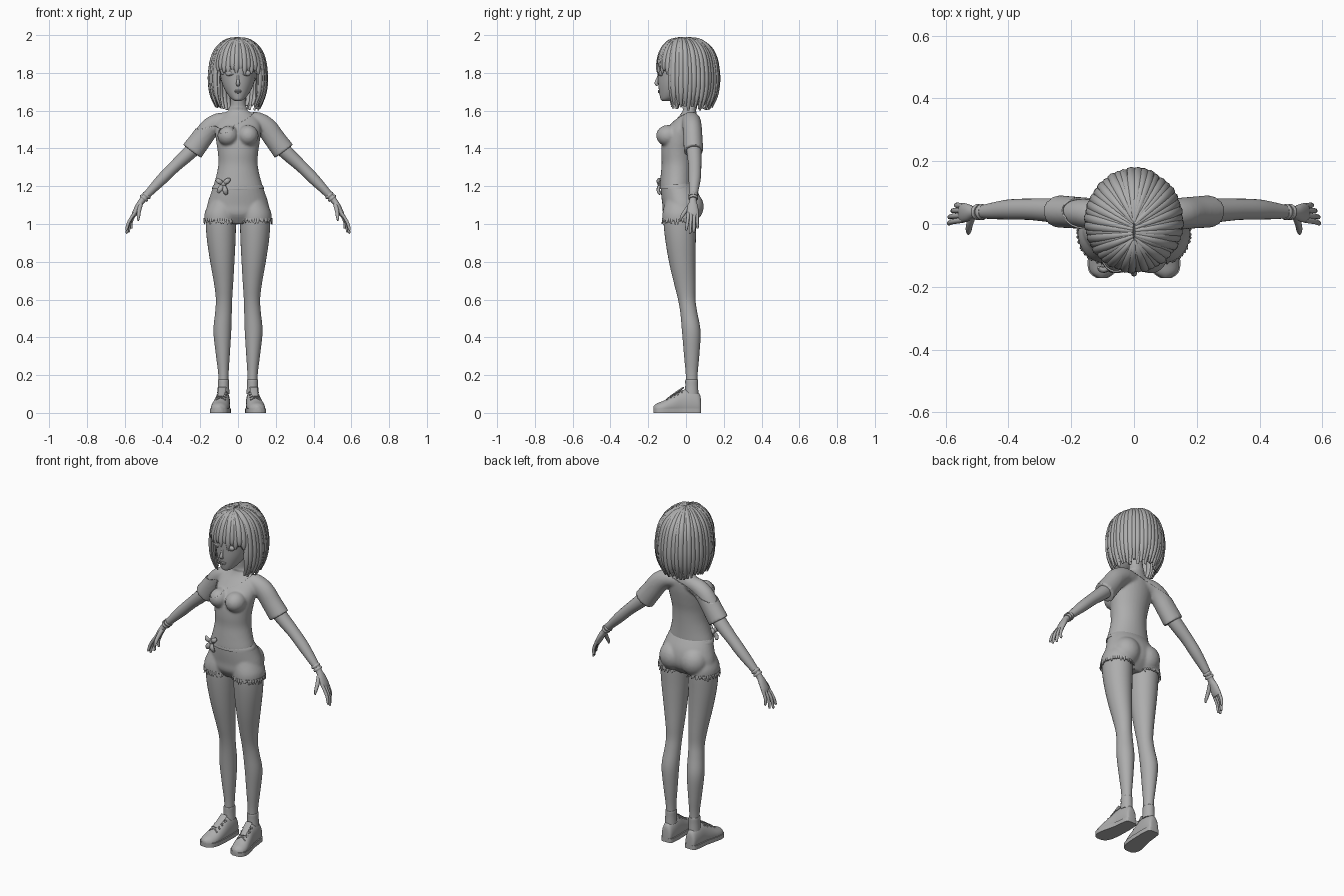
import bpy, bmesh, math, random
from mathutils import Vector, Matrix

random.seed(4)
X, Y, Z = Vector((1, 0, 0)), Vector((0, 1, 0)), Vector((0, 0, 1))
if "Cube" in bpy.data.objects:
    bpy.data.objects.remove(bpy.data.objects["Cube"])

GREY = (0.42, 0.42, 0.42, 1)
mat = bpy.data.materials.new("plain grey")
mat.use_nodes = True
mat.diffuse_color = GREY
shader = mat.node_tree.nodes["Principled BSDF"]
shader.inputs["Base Color"].default_value = GREY
shader.inputs["Roughness"].default_value = 0.7


def spline(rows, k=4):
    """Catmull-Rom interpolation of rows of numbers."""
    out, last = [], len(rows) - 1
    for i in range(last):
        a, b, c, d = (rows[min(max(j, 0), last)] for j in (i - 1, i, i + 1, i + 2))
        for s in range(k):
            t = s / k
            out.append(tuple(q + t / 2 * (r - p + t * (2*p - 5*q + 4*r - w + t * (3*(q - r) + w - p)))
                             for p, q, r, w in zip(a, b, c, d)))
    return out + [tuple(rows[-1])]


def tube(bm, rows, side=Y, n=20, axis=None, k=4):
    """Elliptic sweep through rows of (x, y, z, radius along side, other radius)."""
    rows = spline(rows, k)
    pts = [Vector(r[:3]) for r in rows]
    rings = []
    for i, r in enumerate(rows):
        t = axis or (pts[min(i + 1, len(pts) - 1)] - pts[max(i - 1, 0)]).normalized()
        u = (side - t * side.dot(t)).normalized()
        v = t.cross(u)
        ring = []
        for j in range(n):
            a = 2 * math.pi * j / n
            ring.append(bm.verts.new(pts[i] + u * (r[3] * math.cos(a)) + v * (r[4] * math.sin(a))))
        rings.append(ring)
    for p, q in zip(rings, rings[1:]):
        for j in range(n):
            bm.faces.new((p[j], p[(j + 1) % n], q[(j + 1) % n], q[j]))
    bm.faces.new(rings[0][::-1])
    bm.faces.new(rings[-1])


def stack(bm, rows, n=32):
    """Horizontal sections given as (z, x, y, width radius, depth radius)."""
    tube(bm, [(x, y, z, rx, ry) for z, x, y, rx, ry in rows], X, n, Z)


def ball(bm, loc, rad):
    bmesh.ops.create_uvsphere(bm, u_segments=24, v_segments=14, radius=1,
                              matrix=Matrix.Translation(loc) @ Matrix.Diagonal((*rad, 1)))


def finish(name, bm, voxel=0, angle=60):
    bmesh.ops.recalc_face_normals(bm, faces=bm.faces)
    me = bpy.data.meshes.new(name)
    bm.to_mesh(me)
    bm.free()
    ob = bpy.data.objects.new(name, me)
    bpy.context.collection.objects.link(ob)
    if voxel:  # melt overlapping volumes into one skin
        m = ob.modifiers.new("melt", "REMESH")
        m.mode, m.voxel_size = "VOXEL", voxel
        m = ob.modifiers.new("relax", "SMOOTH")
        m.factor, m.iterations = 0.5, 5
        bpy.context.view_layer.update()
        dg = bpy.context.evaluated_depsgraph_get()
        baked = bpy.data.meshes.new_from_object(ob.evaluated_get(dg))
        ob.modifiers.clear()
        ob.data = baked
    ob.data.materials.clear()
    ob.data.materials.append(mat)
    ob.data.shade_smooth()
    ob.data.set_sharp_from_angle(angle=math.radians(angle))
    return ob


# Torso volume: trunk, bust, shoulders and sleeves
bm = bmesh.new()
stack(bm, [(1.17, 0, -.05, .13, .088), (1.2, 0, -.05, .13, .089), (1.26, 0, -.048, .114, .086),
           (1.32, 0, -.045, .104, .084), (1.38, 0, -.044, .107, .087), (1.44, 0, -.036, .116, .09),
           (1.5, 0, -.02, .122, .084), (1.55, 0, .002, .112, .064), (1.585, 0, .014, .078, .046),
           (1.615, 0, .02, .047, .039), (1.65, 0, .016, .04, .037), (1.72, 0, .008, .039, .037)])
for s in (1, -1):
    ball(bm, (s * .053, -.096, 1.468), (.056, .062, .056))
    tube(bm, [(s * .04, .022, 1.55, .045, .045), (s * .1, .028, 1.543, .05, .05),
              (s * .15, .033, 1.51, .051, .056), (s * .195, .037, 1.45, .051, .057),
              (s * .243, .04, 1.385, .052, .06)], Y)
shirt = finish("shirt", bm, .007)

# Skin under the shirt: the same volume drawn inwards
skin = shirt.copy()
skin.data = shirt.data.copy()
skin.name = "neck_and_shoulders"
bpy.context.collection.objects.link(skin)
for v, nrm in [(v, v.normal.copy()) for v in skin.data.vertices]:
    if v.co.z < 1.61:
        v.co -= nrm * .005

# Shirt openings: slanted off-shoulder neckline and straight hem
bm = bmesh.new()
bm.from_mesh(shirt.data)
for co, no in (((.1, .02, 1.6), (-.29, -.4, 1)), ((.1, .02, 1.6), (-.29, .3, 1)), ((0, 0, 1.197), (.02, 0, -1))):
    bmesh.ops.bisect_plane(bm, geom=bm.verts[:] + bm.edges[:] + bm.faces[:],
                           plane_co=co, plane_no=no, clear_outer=True)
bm.to_mesh(shirt.data)
bm.free()
cloth = shirt.modifiers.new("cloth", "SOLIDIFY")
cloth.thickness = .005

# Knot at the shirt hem
bm = bmesh.new()
ball(bm, (-.078, -.135, 1.212), (.017, .016, .016))
for dx, dz in ((-.035, .022), (.034, .026), (-.028, -.045), (.016, -.055)):
    tube(bm, [(-.078, -.136, 1.212, .007, .007), (-.078 + dx * .6, -.147, 1.212 + dz * .6, .009, .014),
              (-.078 + dx, -.138, 1.212 + dz, .006, .008)], Y, 12)
finish("shirt_knot", bm)

# Shorts with seat, waistband and frayed hems
bm = bmesh.new()
stack(bm, [(1.22, 0, -.05, .124, .084), (1.16, 0, -.032, .145, .1), (1.1, 0, -.022, .163, .103),
           (1.05, 0, -.025, .16, .095), (1.0, 0, -.03, .09, .055)])
for s in (1, -1):
    ball(bm, (s * .068, .018, 1.092), (.078, .076, .082))
    stack(bm, [(1.015, s * .093, -.031, .086, .094), (1.06, s * .09, -.03, .086, .094),
               (1.12, s * .075, -.03, .075, .08)])
finish("shorts", bm, .007)
bm = bmesh.new()
stack(bm, [(1.185, 0, -.046, .138, .094), (1.197, 0, -.047, .135, .092), (1.208, 0, -.048, .128, .089)])
finish("waistband", bm)
for s, label in ((1, "left"), (-1, "right")):
    bm = bmesh.new()
    for i in range(40):
        a = 2 * math.pi * i / 40 + random.uniform(-.05, .05)
        d = Vector((math.cos(a) * .085, math.sin(a) * .092, 0))
        p = Vector((s * .093, -.031, 1.03)) + d
        q = p + d * .05 - Z * random.uniform(.018, .034)
        tube(bm, [(*p, .009, .004), (*q, .003, .002)], Vector((-math.sin(a), math.cos(a), 0)), 6, k=1)
    finish(label + "_frayed_hem", bm)

# Legs, socks and shoes
for s, label in ((1, "left"), (-1, "right")):
    bm = bmesh.new()
    stack(bm, [(.1, s * .077, .03, .028, .031), (.2, s * .077, .03, .027, .031), (.3, s * .08, .03, .036, .04),
               (.43, s * .083, .028, .047, .049), (.53, s * .077, .015, .044, .045),
               (.6, s * .074, .004, .043, .046), (.68, s * .076, -.006, .05, .056),
               (.8, s * .083, -.02, .064, .07), (.92, s * .089, -.029, .076, .081),
               (1.02, s * .091, -.032, .08, .087), (1.08, s * .09, -.03, .075, .08)])
    finish(label + "_leg", bm)

    bm = bmesh.new()
    stack(bm, [(.1, s * .077, .03, .032, .036), (.14, s * .077, .03, .03, .034),
               (.17, s * .077, .03, .03, .034), (.176, s * .077, .03, .028, .032)])
    finish(label + "_sock", bm)

    # rows: y, x, half width, top height
    foot = [(.08, .078, .014, .05), (.072, .078, .03, .1), (.03, .079, .037, .124), (-.02, .082, .04, .12),
            (-.07, .089, .045, .092), (-.12, .097, .047, .064), (-.155, .101, .037, .05), (-.172, .102, .014, .036)]
    bm = bmesh.new()
    tube(bm, [(s * x, y, h * .4, w, h * .6) for y, x, w, h in foot], X, 24, Y)
    for v in bm.verts:
        v.co.z = max(v.co.z, .012)
    finish(label + "_shoe", bm)

    bm = bmesh.new()
    rim = spline(foot)
    loop = [(s * (x + w + .004), y) for y, x, w, h in rim] + [(s * (x - w - .004), y) for y, x, w, h in rim[::-1]]
    base = bm.faces.new([bm.verts.new((x, y, 0)) for x, y in loop])
    top = bmesh.ops.extrude_face_region(bm, geom=[base])["geom"]
    bmesh.ops.translate(bm, vec=(0, 0, .024), verts=[v for v in top if isinstance(v, bmesh.types.BMVert)])
    finish(label + "_sole", bm, angle=35)

    bm = bmesh.new()
    for i in range(4):
        y = -.03 - .021 * i
        z, x = .123 + .62 * (y + .02), .089 - .14 * (y + .07)
        for e in (1, -1):
            tube(bm, [(s * (x - .026), y - e * .009, z - .01, .004, .003), (s * x, y, z + .003, .004, .003),
                      (s * (x + .026), y + e * .009, z - .01, .004, .003)], Y, 8)
    tube(bm, [(s * .082, -.012, .135, .02, .004), (s * .084, -.035, .119, .02, .005),
              (s * .092, -.085, .086, .016, .004)], X, 12)
    finish(label + "_laces_and_tongue", bm)

# Arms, hands and bracelets
for s, label in ((1, "left"), (-1, "right")):
    bm = bmesh.new()
    tube(bm, [(s * .12, .03, 1.53, .04, .04), (s * .2, .038, 1.435, .041, .041),
              (s * .27, .044, 1.365, .038, .037), (s * .335, .047, 1.305, .034, .032),
              (s * .4, .046, 1.24, .032, .03), (s * .46, .041, 1.178, .025, .023),
              (s * .505, .037, 1.128, .018, .017), (s * .527, .036, 1.095, .027, .016),
              (s * .546, .036, 1.058, .031, .014), (s * .553, .036, 1.04, .025, .009)], Y)
    # fingers from index to little: knuckle y, tip y, tip x, tip z
    for ky, ty, tx, tz in ((.013, .002, .59, .965), (.028, .022, .588, .95), (.044, .042, .578, .955), (.058, .061, .564, .975)):
        tube(bm, [(s * .543, ky, 1.065, .009, .009), (s * (.565 + tx) / 2, (ky + ty) / 2, 1.012, .0085, .0085),
                  (s * tx, ty, tz + .008, .007, .007), (s * tx, ty, tz, .003, .003)], Y, 10)
    tube(bm, [(s * .515, .025, 1.105, .012, .012), (s * .524, -.002, 1.07, .011, .011),
              (s * .527, -.022, 1.04, .009, .009), (s * .528, -.031, 1.018, .004, .004)], X, 10)
    finish(label + "_arm", bm)
    bm = bmesh.new()
    for off in (-.008, .006):
        tube(bm, [(s * (.487 + off), .038, 1.149 - off, .0225, .022),
                  (s * (.492 + off), .038, 1.143 - off, .026, .025),
                  (s * (.497 + off), .038, 1.137 - off, .0225, .022)], Y)
    finish(label + "_bracelet", bm)

# Head and face
bm = bmesh.new()
stack(bm, [(1.65, 0, -.105, .012, .016), (1.658, 0, -.1, .028, .033), (1.675, 0, -.083, .046, .055),
           (1.705, 0, -.06, .067, .083), (1.74, 0, -.045, .083, .102), (1.78, 0, -.036, .093, .113),
           (1.83, 0, -.03, .099, .121), (1.88, 0, -.02, .098, .122), (1.93, 0, -.01, .08, .1), (1.955, 0, 0, .045, .06)])
tube(bm, [(0, -.143, 1.79, .006, .006), (0, -.151, 1.765, .0065, .008), (0, -.157, 1.745, .01, .01),
          (0, -.149, 1.733, .008, .006)], X, 14)
for z, w in ((1.705, .02), (1.697, .016)):
    ball(bm, (0, -.141, z), (w, .008, .005))
for s in (1, -1):
    ball(bm, (s * .042, -.131, 1.798), (.025, .012, .016))
finish("head", bm)
bm = bmesh.new()
for s in (1, -1):
    tube(bm, [(s * .02, -.143, 1.796, .002, .002), (s * .04, -.144, 1.789, .003, .003),
              (s * .066, -.127, 1.798, .002, .002)], Y, 8)
    tube(bm, [(s * .018, -.148, 1.828, .002, .002), (s * .042, -.142, 1.836, .003, .003),
              (s * .068, -.124, 1.83, .002, .002)], Y, 8)
finish("lashes_and_brows", bm)

# Bobbed hair: a cap beneath two layers of tapered locks
BOB = [(.02, 1.985), (.4, 1.972), (.72, 1.93), (.9, 1.875), (.98, 1.8), (.98, 1.74), (.93, 1.68), (.78, 1.622)]
FRINGE = [(.02, 1.982), (.4, 1.967), (.74, 1.928), (.93, 1.878), (1.0, 1.832), (1.0, 1.805)]


def lock(bm, a, size, width, lift):
    front = math.cos(a) > .66
    rows, prof = [], FRINGE if front else BOB
    for i, (f, z) in enumerate(prof):
        t = i / (len(prof) - 1)
        ry = .155 if math.cos(a) > 0 else .163
        x = math.sin(a) * .149 * f * size
        y = -math.cos(a) * ry * f * size + .008 * f - (1 - f) * (.02 + .03 * math.cos(a))
        taper = (.3 + .7 * min(1, f * 1.3)) * (1 if t < .75 else 1 - 2.6 * (t - .75))
        rows.append((x, y, z - (1 - size) * .1 + lift * t ** 3, width * taper, .0115 * taper))
    tube(bm, rows, Vector((math.cos(a), math.sin(a), 0)), 8, k=3)


bm = bmesh.new()
ball(bm, (0, .012, 1.85), (.133, .14, .125))
finish("hair_cap", bm)
for name, count, size, width in (("hair_outer_locks", 44, 1, .0165), ("hair_inner_locks", 36, .92, .02)):
    bm = bmesh.new()
    for i in range(count):
        a = 2 * math.pi * (i + .5) / count + random.uniform(-.025, .025)
        lock(bm, a, size * random.uniform(.985, 1.015), width, random.uniform(-.012, .015))
    finish(name, bm)
